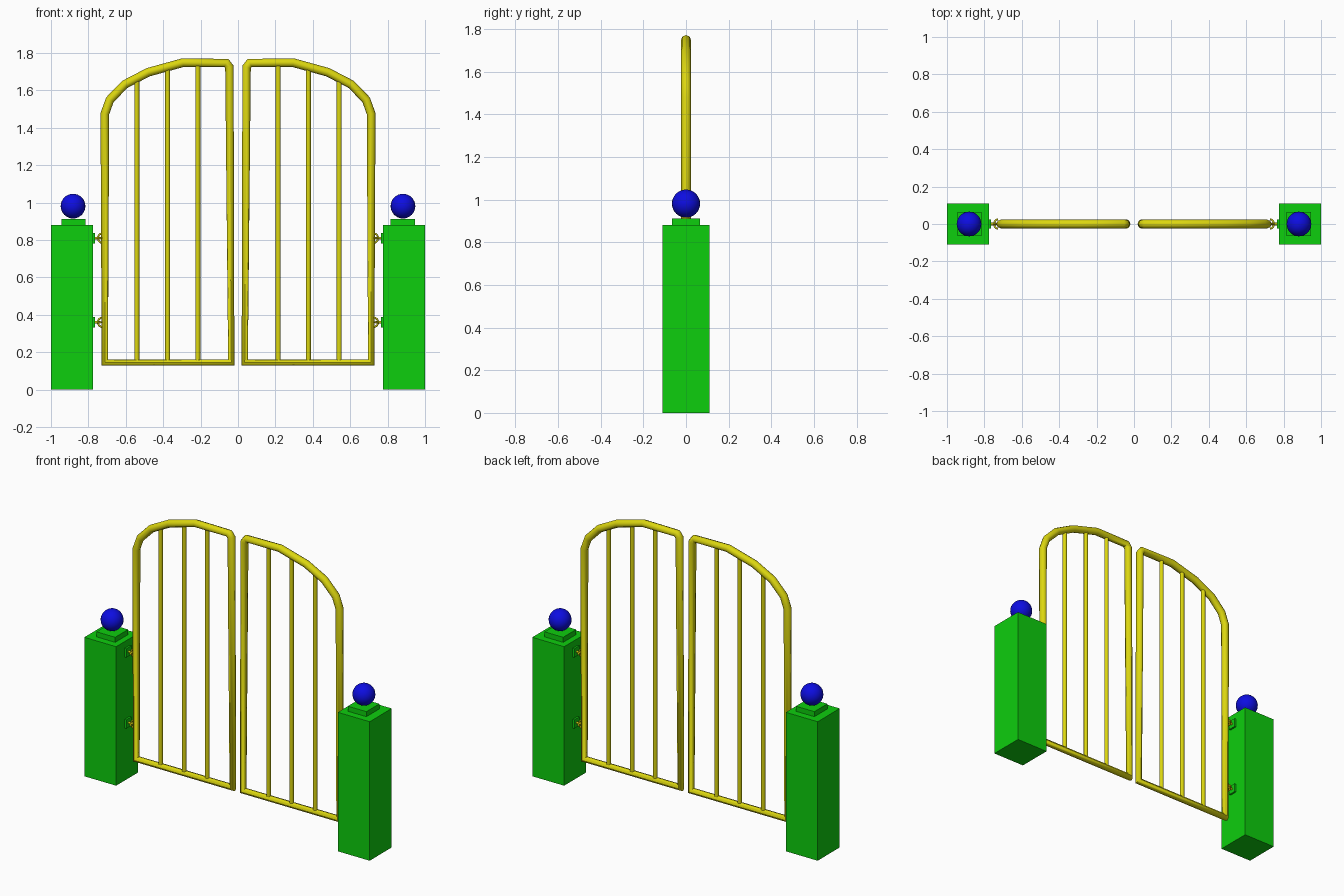
import bpy
import math
from mathutils import Vector

if "Cube" in bpy.data.objects:
    bpy.data.objects.remove(bpy.data.objects["Cube"], do_unlink=True)


def material(name, color):
    m = bpy.data.materials.new(name)
    m.use_nodes = True
    m.diffuse_color = color
    m.node_tree.nodes["Principled BSDF"].inputs["Base Color"].default_value = color
    return m


YELLOW = material("yellow metal", (0.72, 0.68, 0.005, 1))
GREEN = material("green stone", (0.004, 0.62, 0.004, 1))
BLUE = material("blue ball", (0.004, 0.004, 0.75, 1))


def finish(obj, name, mat, smooth=False):
    obj.name = name
    obj.data.materials.clear()
    obj.data.materials.append(mat)
    if smooth:
        bpy.ops.object.shade_smooth_by_angle(angle=math.radians(50))
    return obj


def box(name, center, size, mat):
    bpy.ops.mesh.primitive_cube_add(size=1, location=center)
    obj = bpy.context.object
    obj.scale = size
    bpy.ops.object.transform_apply(location=False, rotation=False)
    return finish(obj, name, mat)


def tube(name, points, radius, mat, cyclic=False):
    curve = bpy.data.curves.new(name, "CURVE")
    curve.dimensions = "3D"
    curve.bevel_depth = radius
    curve.bevel_resolution = 2
    curve.use_fill_caps = not cyclic
    spline = curve.splines.new("POLY")
    spline.points.add(len(points) - 1)
    for p, co in zip(spline.points, points):
        p.co = (*co, 1)
    spline.use_cyclic_u = cyclic
    obj = bpy.data.objects.new(name, curve)
    bpy.context.collection.objects.link(obj)
    bpy.ops.object.select_all(action="DESELECT")
    obj.select_set(True)
    bpy.context.view_layer.objects.active = obj
    bpy.ops.object.convert(target="MESH")
    return finish(bpy.context.object, name, mat, True)


# Outline of one leaf (x, z), starting at the lower inner corner
OUTLINE = [(0.036, 0.145), (0.046, 1.725), (0.062, 1.747), (0.295, 1.748),
           (0.48, 1.697), (0.605, 1.632), (0.685, 1.55), (0.712, 1.475),
           (0.712, 0.145)]
BARS = [(0.215, 1.745), (0.376, 1.725), (0.541, 1.665)]

for s, side in ((1, "left"), (-1, "right")):
    # Gate leaf
    tube(side + "_gate_frame", [(s * x, 0, z) for x, z in OUTLINE], 0.0235, YELLOW, True)
    for i, (x, top) in enumerate(BARS):
        tube(f"{side}_gate_bar_{i + 1}", [(s * x, 0, 0.145), (s * x, 0, top)], 0.0135, YELLOW)

    # Post with cap and ball
    px = s * 0.888
    box(side + "_post", (px, 0, 0.44), (0.223, 0.22, 0.88), GREEN)
    box(side + "_post_cap", (s * 0.88, 0, 0.895), (0.13, 0.13, 0.034), GREEN)
    bpy.ops.mesh.primitive_uv_sphere_add(segments=24, ring_count=16, radius=0.066,
                                         location=(s * 0.882, 0, 0.981))
    finish(bpy.context.object, side + "_post_ball", BLUE, True)

    # Hinges: plate on the post, short pin and a curved clasp on the frame
    for z, level in ((0.36, "lower"), (0.81, "upper")):
        tag = f"{side}_{level}_hinge"
        box(tag + "_plate", (s * 0.771, 0, z), (0.012, 0.05, 0.055), GREEN)
        tube(tag + "_pin", [(s * 0.775, 0, z), (s * 0.735, 0, z)], 0.007, YELLOW)
        arc = [math.radians(a) for a in range(-80, 81, 20)]
        for part, up in (("_upright_clasp", Vector((0, 0, 1))), ("_flat_clasp", Vector((0, 1, 0)))):
            pts = [Vector((s * (0.723 + 0.026 * math.cos(a)), 0, z)) + up * 0.026 * math.sin(a)
                   for a in arc]
            tube(tag + part, pts, 0.005, YELLOW)
